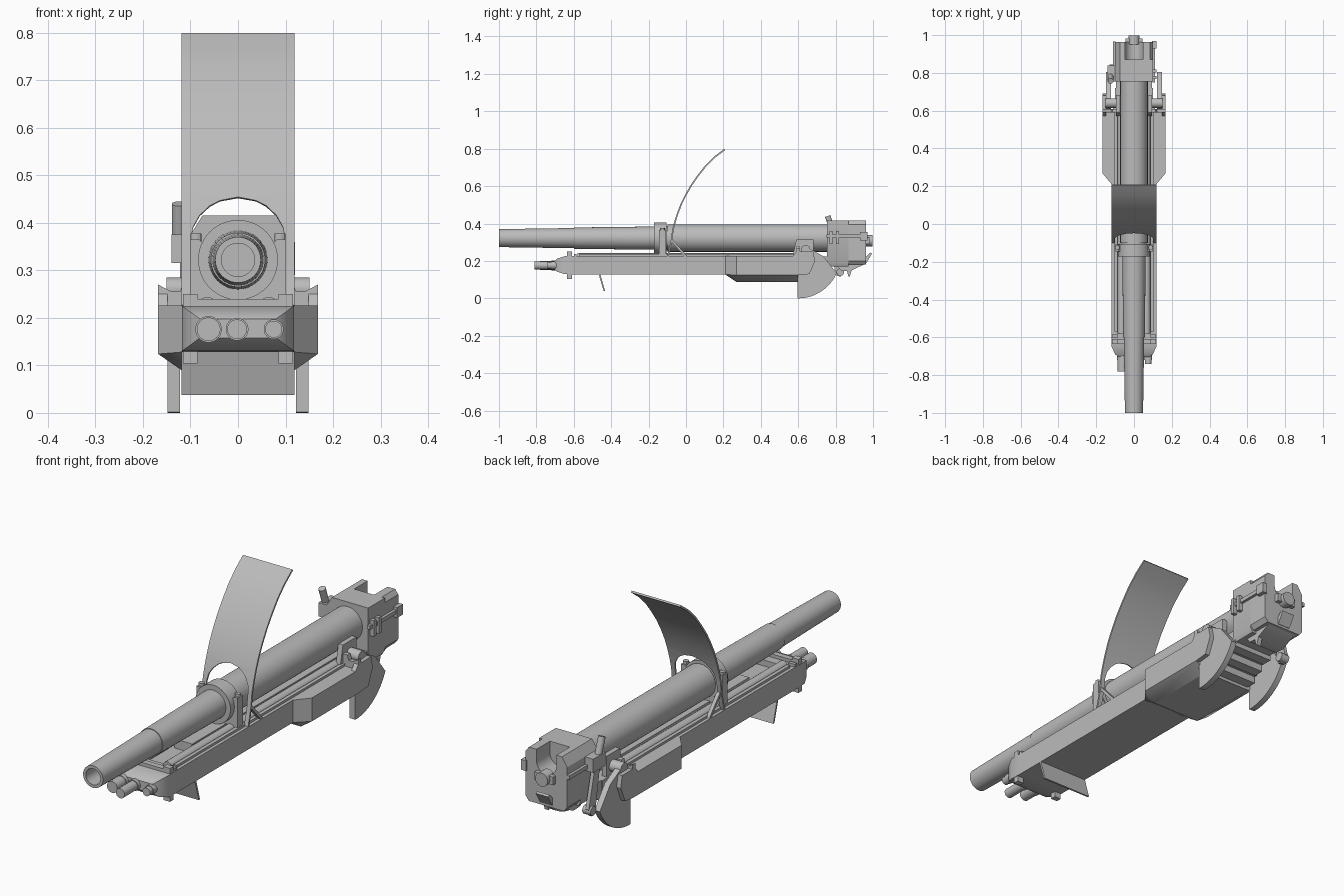
import bpy, bmesh, math
from mathutils import Vector

grey = bpy.data.materials.new("plain grey")
grey.diffuse_color = (0.5, 0.5, 0.5, 1)


def finish(name, bm):
    bmesh.ops.remove_doubles(bm, verts=bm.verts, dist=1e-5)
    bmesh.ops.recalc_face_normals(bm, faces=bm.faces)
    me = bpy.data.meshes.new(name)
    bm.to_mesh(me)
    bm.free()
    me.materials.append(grey)
    ob = bpy.data.objects.new(name, me)
    bpy.context.collection.objects.link(ob)
    return ob


def loft(name, rings):
    """Skin between closed rings of equal length, with end caps."""
    bm = bmesh.new()
    vs = [[bm.verts.new(p) for p in r] for r in rings]
    n = len(vs[0])
    for a, b in zip(vs, vs[1:]):
        for i in range(n):
            bm.faces.new((a[i], a[(i + 1) % n], b[(i + 1) % n], b[i]))
    bm.faces.new(vs[0])
    bm.faces.new(vs[-1])
    return finish(name, bm)


def side_prism(name, pts, x0, x1):          # (y, z) profile along x
    return loft(name, [[(x, y, z) for y, z in pts] for x in (x0, x1)])


def front_prism(name, pts, y0, y1):         # (x, z) profile along y
    return loft(name, [[(x, y, z) for x, z in pts] for y in (y0, y1)])


def box(name, x0, x1, y0, y1, z0, z1):
    return front_prism(name, [(x0, z0), (x1, z0), (x1, z1), (x0, z1)], y0, y1)


def rod(name, a, b, r, n=20):
    a, b = Vector(a), Vector(b)
    d = (b - a).normalized()
    u = d.orthogonal().normalized()
    w = d.cross(u)
    t = [2 * math.pi * i / n for i in range(n)]
    return loft(name, [[p + r * (u * math.cos(k) + w * math.sin(k)) for k in t] for p in (a, b)])


def lathe_y(name, prof, zc, n=48):          # (y, radius) profile around the bore axis
    return loft(name, [[(r * math.cos(2 * math.pi * i / n), y, zc + r * math.sin(2 * math.pi * i / n))
                        for i in range(n)] for y, r in prof])


# barrel with hollow muzzle
AX = 0.322
lathe_y("barrel", [(-0.6, 0.035), (-1, 0.035), (-1, 0.048), (-0.6, 0.054), (-0.6, 0.057), (-0.17, 0.062),
                   (-0.17, 0.066), (-0.1, 0.066), (-0.1, 0.073), (0.77, 0.073)], AX)

# collar that holds the barrel
lathe_y("collar_ring", [(-0.172, 0.074), (-0.172, 0.084), (-0.105, 0.084), (-0.105, 0.074)], AX)
front_prism("collar_block", [(-0.1, 0.225), (0.1, 0.225), (0.1, 0.365), (0.082, 0.365), (0.06, 0.345),
                             (-0.06, 0.345), (-0.082, 0.365), (-0.1, 0.365)], -0.145, -0.108)

# cradle: tray base, rims, recoil cylinders
box("cradle_base", -0.118, 0.118, -0.6, 0.6, 0.128, 0.2)
for s in (-1, 1):
    x0, x1 = sorted((s * 0.1, s * 0.118))
    box("cradle_rim", x0, x1, -0.6, 0.6, 0.2, 0.226)
    rod("recoil_cylinder", (s * 0.065, -0.58, 0.222), (s * 0.065, 0.6, 0.222), 0.022)
    x0, x1 = sorted((s * 0.088, s * 0.104))
    box("slide_rail", x0, x1, -0.57, 0.6, 0.2, 0.236)
box("cradle_deck_front", -0.1, 0.1, -0.6, -0.57, 0.2, 0.226)
box("cradle_centre_rail", -0.04, 0.045, -0.38, 0.68, 0.2, 0.24)


# tapering cradle nose
def rect(y, w, z0, z1):
    return [(-w, y, z0), (w, y, z0), (w, y, z1), (-w, y, z1)]


loft("cradle_nose", [rect(-0.6, 0.118, 0.128, 0.226), rect(-0.65, 0.118, 0.13, 0.225),
                     rect(-0.69, 0.1, 0.143, 0.212), rect(-0.705, 0.08, 0.158, 0.198)])
for x, y, r in ((-0.062, -0.78, 0.025), (-0.002, -0.81, 0.021), (0.075, -0.74, 0.018)):
    rod("nose_rod", (x, y, 0.176), (x, -0.65, 0.176), r)
    rod("nose_rod_sleeve", (x, -0.72, 0.176), (x, -0.65, 0.176), r + 0.003)
for s in (-1, 1):
    x0, x1 = sorted((s * 0.085, s * 0.116))
    box("nose_clamp", x0, x1, -0.635, -0.61, 0.104, 0.25)
    box("nose_hinge", x0, x1, -0.6, -0.585, 0.2, 0.238)
box("nose_cross_bar", -0.11, 0.11, -0.635, -0.61, 0.22, 0.24)

# slanted plate under the nose
side_prism("lower_plate", [(-0.467, 0.13), (-0.458, 0.13), (-0.432, 0.038), (-0.44, 0.038)], -0.119, 0.119)

# wide housing under the rear half of the cradle
def housing(y, w, z1, z2, wb=0.115):
    return [(-wb, y, z1), (wb, y, z1), (w, y, z2), (w, y, 0.226), (-w, y, 0.226), (-w, y, z2)]


loft("rear_housing", [housing(0.21, 0.118, 0.127, 0.128), housing(0.27, 0.168, 0.087, 0.124),
                      housing(0.6, 0.168, 0.087, 0.124)])
for i, (z, w) in enumerate(((0.1, 0.11), (0.125, 0.1), (0.15, 0.095))):
    y = 0.6 + 0.06 * i
    box("rear_step", -w, w, y, y + 0.045, z, 0.225)
    box("rear_step_web", -w, w, y + 0.045, y + 0.06, z + 0.03, 0.225)

# mirrored trunnion mounts and elevating sectors
arc = [(0.6 + 0.225 * math.sin(a), 0.226 - 0.226 * math.cos(a))
       for a in [math.radians(6 * k) for k in range(12)]]
for s in (-1, 1):
    x0, x1 = sorted((s * 0.122, s * 0.148))
    side_prism("elevating_sector", [(0.595, 0.002)] + arc +
               [(0.735, 0.225), (0.65, 0.272), (0.625, 0.262), (0.595, 0.225)], x0, x1)
    x0, x1 = sorted((s * 0.148, s * 0.168))
    side_prism("trunnion_side", [(0.57, 0.225), (0.59, 0.25), (0.68, 0.25), (0.69, 0.2), (0.66, 0.13),
                                 (0.6, 0.124)], x0, x1)
    front_prism("trunnion_cap", [(s * 0.09, 0.22), (s * 0.09, 0.277), (s * 0.115, 0.277), (s * 0.122, 0.255),
                                 (s * 0.14, 0.255), (s * 0.168, 0.27), (s * 0.168, 0.22)], 0.59, 0.61)
    rod("trunnion_pin", (s * 0.07, 0.64, 0.26), (s * 0.15, 0.64, 0.26), 0.025)
    x0, x1 = sorted((s * 0.072, s * 0.094))
    side_prism("trunnion_bracket", [(0.57, 0.225), (0.59, 0.315), (0.683, 0.315), (0.683, 0.225)], x0, x1)
    rod("collar_bolt", (s * 0.088, -0.125, 0.36), (s * 0.088, -0.125, 0.377), 0.012, 12)

# curved shield with arched opening
path = [(-0.098, 0.226), (-0.088, 0.26), (-0.077, 0.31), (-0.071, 0.36), (-0.064, 0.39), (-0.057, 0.415),
        (-0.051, 0.435), (-0.047, 0.446), (-0.045, 0.453), (-0.025, 0.505), (0.0, 0.555), (0.03, 0.607),
        (0.066, 0.658), (0.107, 0.71), (0.153, 0.755), (0.207, 0.796)]
bm = bmesh.new()
for s in (-1, 1):
    rows = []
    for y, z in path:
        t = min(1, max(0, (z - 0.36) / 0.093))
        rows.append([bm.verts.new((s * 0.1 * math.sqrt(1 - t * t), y, z)), bm.verts.new((s * 0.119, y, z))])
    for a, b in zip(rows, rows[1:]):
        bm.faces.new((a[0], a[1], b[1], b[0]))
shield = finish("curved_shield", bm)
mod = shield.modifiers.new("thickness", "SOLIDIFY")
mod.thickness = 0.008
mod.offset = 0
for s in (-1, 1):
    x0, x1 = sorted((s * 0.1, s * 0.116))
    side_prism("shield_strut", [(-0.08, 0.305), (-0.07, 0.312), (0.005, 0.228), (-0.01, 0.226)], x0, x1)

# breech: solid front, notched rear with a rounded channel
front_prism("breech_front", [(-0.09, 0.17), (0.09, 0.17), (0.1, 0.19), (0.1, 0.415), (-0.075, 0.415),
                             (-0.1, 0.375), (-0.1, 0.19)], 0.755, 0.87)
notch = [(0.048 * math.cos(a), 0.365 - 0.048 * math.sin(a)) for a in [math.pi * k / 12 for k in range(13)]]
front_prism("breech_rear", [(-0.085, 0.18), (0.085, 0.18), (0.1, 0.2), (0.1, 0.395), (0.085, 0.415),
                            (0.048, 0.415)] + notch + [(-0.048, 0.415), (-0.075, 0.415), (-0.1, 0.375),
                                                       (-0.1, 0.2)], 0.87, 0.963)
side_prism("breech_foot", [(0.8, 0.18), (0.83, 0.148), (0.875, 0.145), (0.95, 0.18)], -0.07, 0.07)
side_prism("breech_tail", [(0.86, 0.15), (0.885, 0.15), (0.875, 0.115), (0.867, 0.12)], 0.05, 0.07)

# breech fittings
rod("rear_knob", (0, 0.95, 0.308), (0, 0.998, 0.308), 0.03)
box("rear_knob_bar", -0.045, 0.045, 0.95, 0.982, 0.29, 0.325)
side_prism("rear_flap", [(0.955, 0.19), (0.965, 0.19), (0.995, 0.24), (0.985, 0.245), (0.955, 0.215)], -0.03, 0.03)
box("right_latch_strip", 0.098, 0.112, 0.75, 0.97, 0.325, 0.342)
box("left_latch_strip", -0.112, -0.098, 0.77, 0.965, 0.325, 0.342)
box("right_latch_end", 0.095, 0.118, 0.93, 0.97, 0.31, 0.355)
for y in (0.775, 0.81):
    box("right_latch_lug", 0.095, 0.12, y - 0.008, y + 0.008, 0.29, 0.36)

# firing lever and its link on the left
rod("lever_grip", (-0.124, 0.785, 0.36), (-0.124, 0.757, 0.44), 0.015)
box("lever_block", -0.14, -0.1, 0.755, 0.84, 0.315, 0.375)
side_prism("lever_link", [(0.765, 0.33), (0.8, 0.33), (0.845, 0.15), (0.825, 0.115), (0.8, 0.125)], -0.122, -0.106)
rod("link_pivot", (-0.13, 0.825, 0.14), (-0.09, 0.825, 0.14), 0.02)

# smooth round parts while keeping hard edges
bpy.ops.object.select_all(action='SELECT')
bpy.context.view_layer.objects.active = shield
bpy.ops.object.convert(target='MESH')
bpy.ops.object.shade_smooth_by_angle(angle=math.radians(30))
